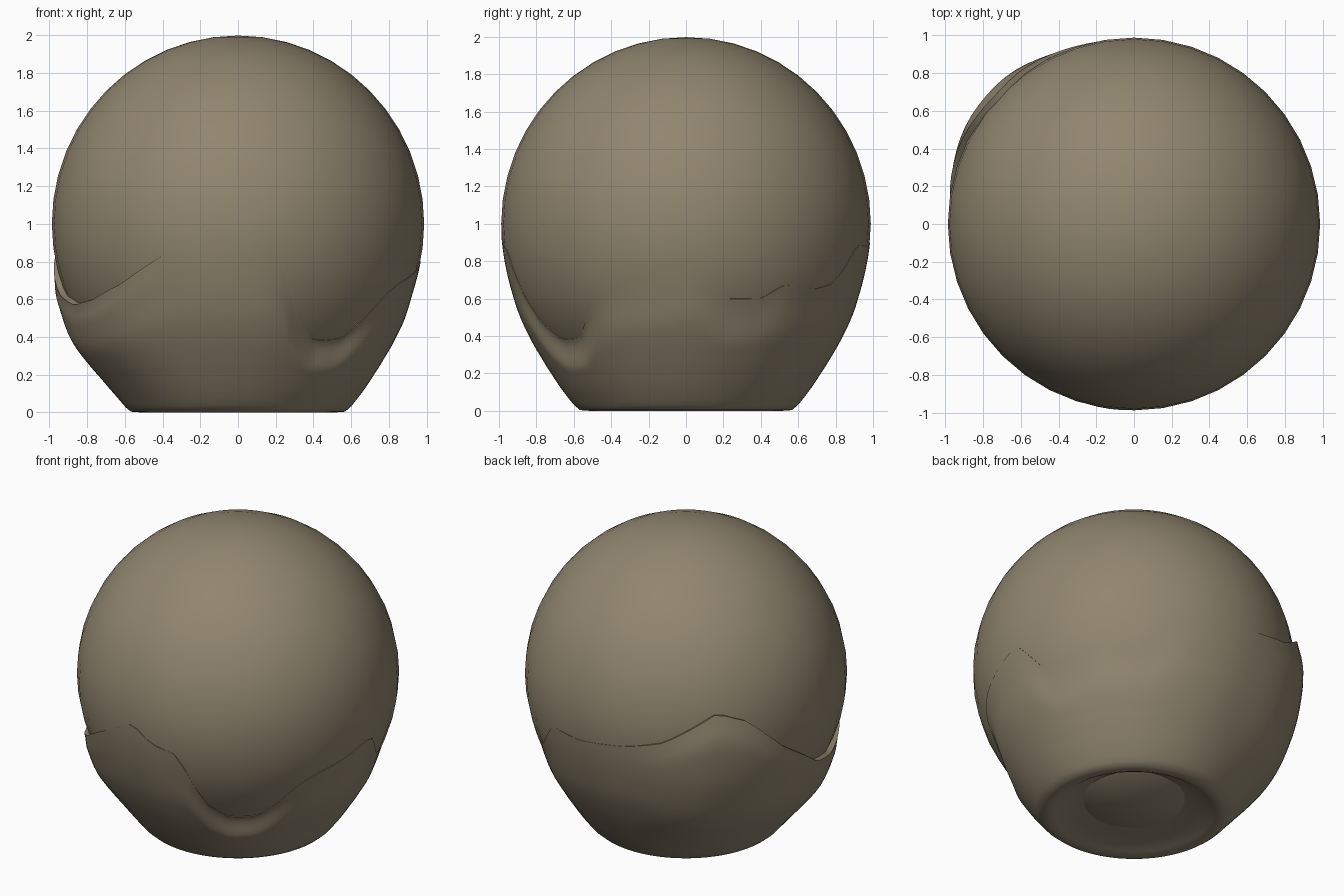
import bpy, bmesh, math

cube = bpy.data.objects.get("Cube")
if cube:
    bpy.data.objects.remove(cube, do_unlink=True)

stone = bpy.data.materials.new("warm_grey_brown")
stone.use_nodes = True
COLOUR = (0.283, 0.238, 0.159, 1)
stone.diffuse_color = COLOUR
stone.node_tree.nodes["Principled BSDF"].inputs["Base Color"].default_value = COLOUR


def finish(name, bm):
    bmesh.ops.recalc_face_normals(bm, faces=bm.faces)
    mesh = bpy.data.meshes.new(name)
    bm.to_mesh(mesh)
    bm.free()
    mesh.materials.append(stone)
    obj = bpy.data.objects.new(name, mesh)
    bpy.context.collection.objects.link(obj)
    bpy.ops.object.select_all(action="DESELECT")
    obj.select_set(True)
    bpy.context.view_layer.objects.active = obj
    bpy.ops.object.shade_smooth_by_angle(angle=math.radians(50))
    return obj


def lerp_table(table, x):
    for (x0, y0), (x1, y1) in zip(table, table[1:]):
        if x <= x1:
            return y0 + (y1 - y0) * max(0, x - x0) / (x1 - x0)
    return table[-1][1]


def smooth(a, b, x):
    t = min(1, max(0, (x - a) / (b - a)))
    return t * t * (3 - 2 * t)


# Ball
bm = bmesh.new()
bmesh.ops.create_uvsphere(bm, u_segments=40, v_segments=24, radius=1)
ball = finish("ball", bm)
ball.scale = (0.987, 0.988, 0.998)
ball.location.z = 1

# Ragged upper edge of the cradle: heading in degrees, height
EDGE = [(0, .8), (4, .78), (13, .6), (26, .6), (35, .68), (48, .65), (57, .68),
        (69, .89), (83, .88), (103, .92), (117, .98), (136, 1.17), (147, 1.1),
        (162, .87), (183, .64), (200, .58), (215, .61), (230, .69), (250, .87),
        (264, 1.0), (272, .9), (282, .86), (287, .7), (291, .5), (301, .38),
        (314, .39), (322, .5), (328, .62), (335, .68), (348, .74), (360, .8)]

# Outer profile: degrees up from straight below, distance from ball centre
OUTER = [(31, 1.15), (35, 1.125), (42, 1.085), (48, 1.06), (55, 1.04),
         (67, 1.015), (80, 1.003), (120, 1.0)]

COLUMNS, ROWS = 96, 22


def cradle_column(heading):
    """Points from the hole underneath, round the foot, up to the lip."""
    edge = math.degrees(math.acos(1 - lerp_table(EDGE, heading)))
    hole = 17 + 5 * math.cos(math.radians(heading - 50))
    foot = 27.5
    # the lip stands away from the ball on the right-hand and back-right sides
    lip = 0.05 * smooth(98, 135, heading) * (1 - smooth(215, 252, heading))
    # sloping underside and flat foot
    points = [(hole, 0.97), (hole, 0.99)]
    points.append(((hole + foot) / 2, 1.03))
    points.append((foot - 1, 1.105))
    points.append((foot, 1 / math.cos(math.radians(foot))))
    # outer wall, thinning into the ball toward the edge
    for row in range(ROWS + 1):
        s = row / ROWS
        angle = 30 + (edge - 30) * s
        rho = min(lerp_table(OUTER, angle), 1 / max(.1, math.cos(math.radians(angle))))
        thin = smooth(.6, 1, s)
        rho = rho * (1 - thin) + thin * 1.002
        rho += lip * smooth(32, 58, angle) * (1 - .45 * smooth(.85, 1, s))
        points.append((angle, rho))
    points.append((edge - .5, 0.97))
    return points


# Cradle
bm = bmesh.new()
columns = []
for i in range(COLUMNS):
    heading = 360 * i / COLUMNS
    h = math.radians(heading)
    column = []
    for angle, rho in cradle_column(heading):
        a = math.radians(angle)
        r = 0.987 * rho * math.sin(a)
        z = max(0, 1 - rho * math.cos(a))
        column.append(bm.verts.new((r * math.cos(h), r * math.sin(h), z)))
    columns.append(column)
for i, left in enumerate(columns):
    right = columns[(i + 1) % COLUMNS]
    for j in range(len(left) - 1):
        bm.faces.new((left[j], right[j], right[j + 1], left[j + 1]))
cradle = finish("cradle", bm)
